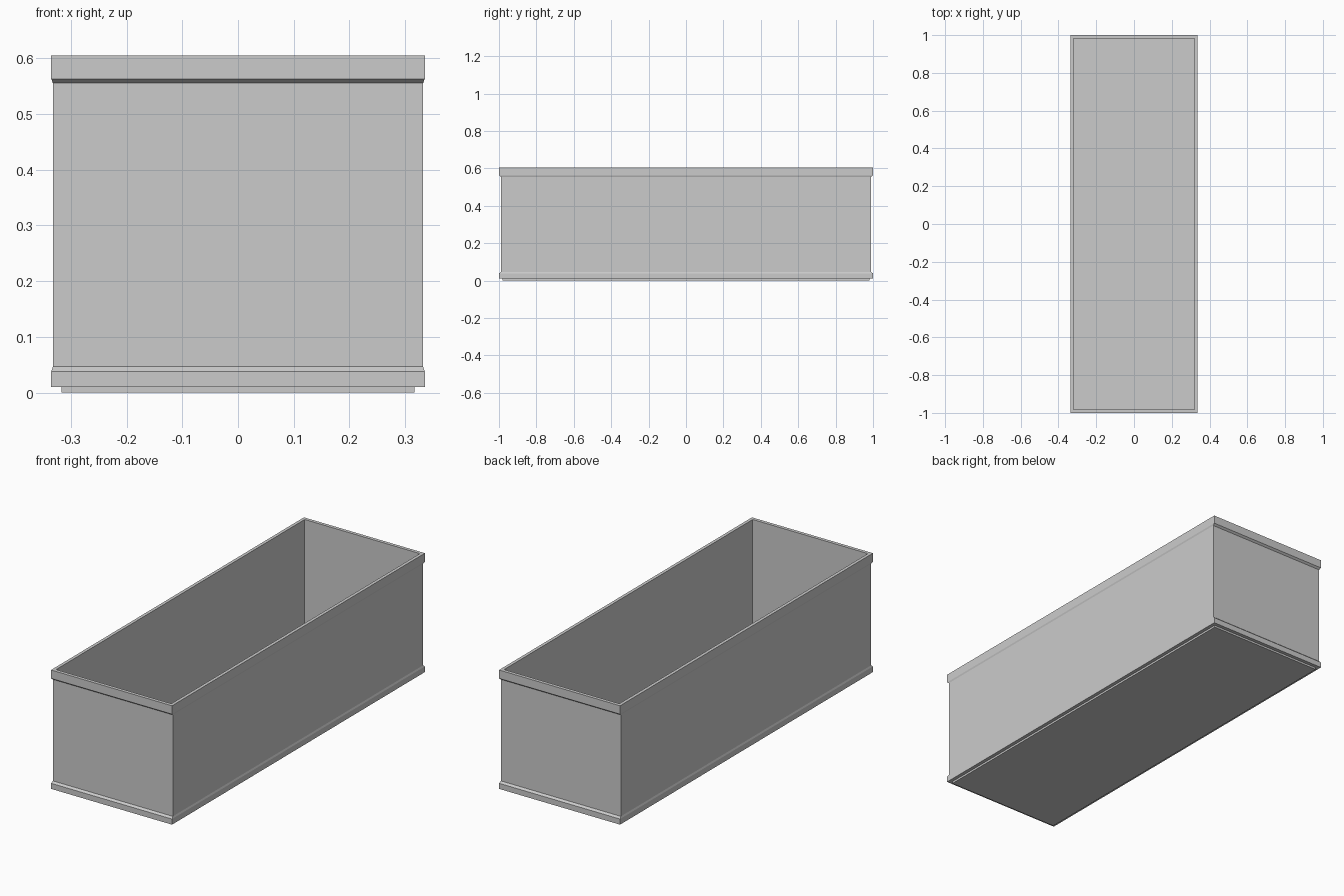
import bpy, bmesh

if "Cube" in bpy.data.objects:
    bpy.data.objects.remove(bpy.data.objects["Cube"])

# Rectangular loops (half x, half y, z) from underside, up the outside, down the inside
LOOPS = [
    (0.317, 0.982, 0.0),      # foot plate
    (0.317, 0.982, 0.01),
    (0.335, 1.0, 0.01),       # bottom flange
    (0.335, 1.0, 0.038),
    (0.332, 0.99, 0.047),     # outer wall
    (0.332, 0.99, 0.555),
    (0.335, 1.0, 0.563),      # top rim
    (0.335, 1.0, 0.605),
    (0.319, 0.983, 0.605),    # inner wall
    (0.319, 0.983, 0.015),
]


def lofted_box(name, loops):
    bm = bmesh.new()
    rings = [[bm.verts.new((sx * x, sy * y, z))
              for sx, sy in ((-1, -1), (1, -1), (1, 1), (-1, 1))]
             for x, y, z in loops]
    for a, b in zip(rings, rings[1:]):
        for i in range(4):
            j = (i + 1) % 4
            bm.faces.new((a[i], a[j], b[j], b[i]))
    bm.faces.new(rings[0][::-1])   # underside
    bm.faces.new(rings[-1])        # inner floor
    bmesh.ops.recalc_face_normals(bm, faces=bm.faces[:])
    mesh = bpy.data.meshes.new(name)
    bm.to_mesh(mesh)
    bm.free()
    obj = bpy.data.objects.new(name, mesh)
    bpy.context.collection.objects.link(obj)
    return obj


# Open bin: foot, flange, walls, rim and cavity in one watertight shell
lofted_box("open_bin", LOOPS)
